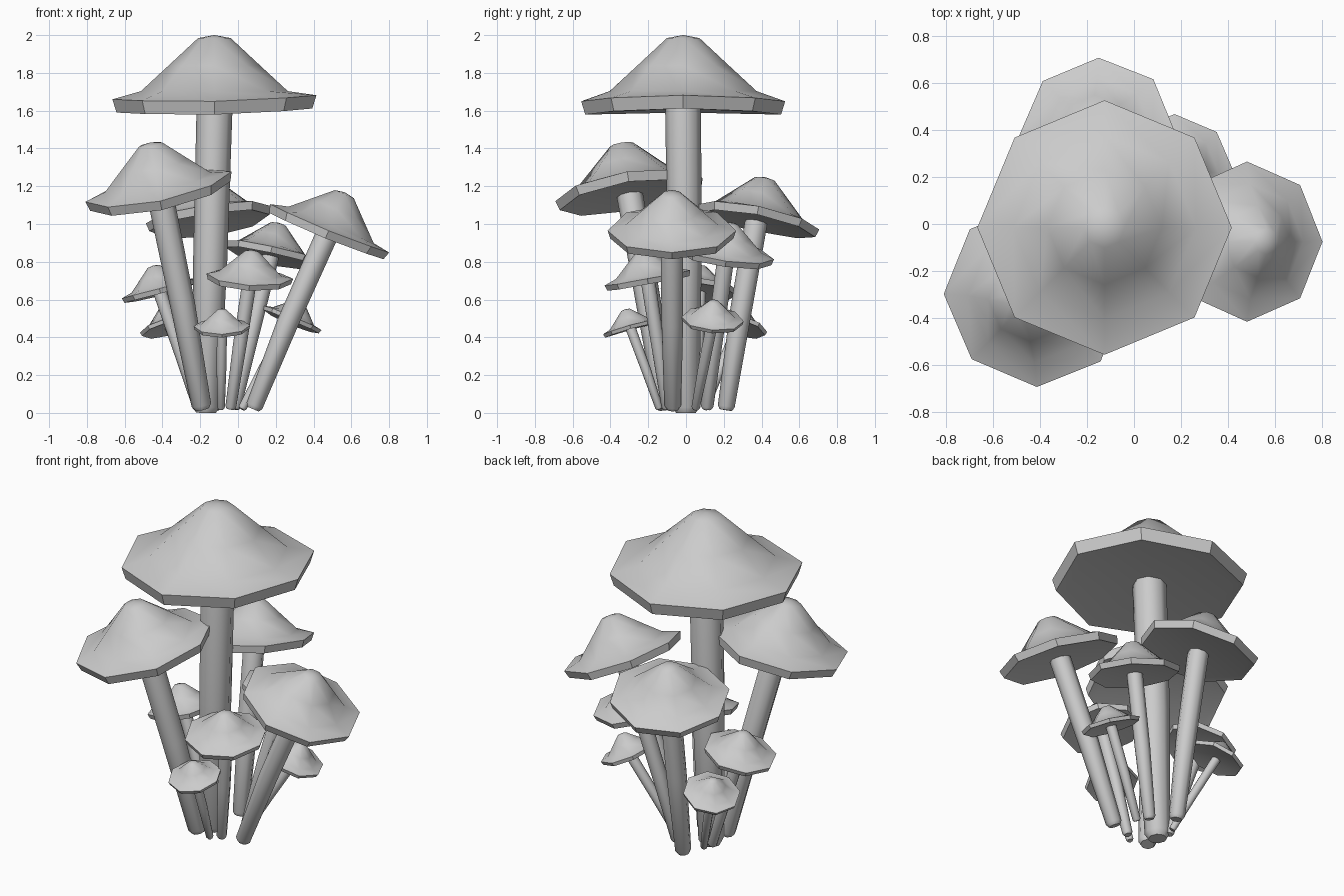
import bpy
import math
from mathutils import Vector, Matrix

cube = bpy.data.objects.get("Cube")
if cube:
    bpy.data.objects.remove(cube, do_unlink=True)

SIDES = 8
# Cap outline for unit radius: from the crown over the rim to the underside
CAP_PROFILE = [(0.16, 0.73), (0.45, 0.46), (0.72, 0.21), (1.0, 0.13), (0.96, 0.0), (0.85, 0.02)]

grey = bpy.data.materials.new("matte_grey")
grey.use_nodes = True
colour = (0.6, 0.6, 0.6, 1)
grey.diffuse_color = colour
grey.node_tree.nodes["Principled BSDF"].inputs["Base Color"].default_value = colour


def lathe(name, rings, start, end, angle):
    """Skin a list of rings and close both ends with a centre point."""
    verts = [start] + [v for ring in rings for v in ring] + [end]
    faces = []
    last = len(verts) - 1
    for i in range(SIDES):
        j = (i + 1) % SIDES
        faces.append((0, 1 + i, 1 + j))
        for k in range(len(rings) - 1):
            a, b = 1 + k * SIDES, 1 + (k + 1) * SIDES
            faces.append((a + i, b + i, b + j, a + j))
        tail = last - SIDES
        faces.append((last, tail + j, tail + i))
    mesh = bpy.data.meshes.new(name)
    mesh.from_pydata([tuple(v) for v in verts], [], faces)
    mesh.materials.append(grey)
    obj = bpy.data.objects.new(name, mesh)
    bpy.context.collection.objects.link(obj)
    bpy.ops.object.select_all(action="DESELECT")
    obj.select_set(True)
    bpy.context.view_layer.objects.active = obj
    bpy.ops.object.shade_smooth_by_angle(angle=math.radians(angle))
    return obj


def ring(radius, height=0.0, wave=0.0):
    out = []
    for i in range(SIDES):
        a = math.tau * i / SIDES
        lift = wave * (math.cos(2 * a) + math.cos(a))
        out.append(Vector((radius * math.cos(a), radius * math.sin(a), height + lift)))
    return out


def cap(name, centre, radius, lean):
    normal = Vector((lean[0], lean[1], 1))
    turn = Vector((0, 0, 1)).rotation_difference(normal).to_matrix().to_4x4()
    place = Matrix.Translation(centre) @ turn @ Matrix.Scale(radius, 4)
    rings = [[place @ v for v in ring(r, z, 0.02 if r > 0.8 else 0)] for r, z in CAP_PROFILE]
    lathe(name, rings, place @ Vector((0, 0, 0.76)), place @ Vector((0, 0, 0.04)), 42)


def stem(name, foot, top, radius, lean):
    foot, top = Vector(foot), Vector(top)
    # The stem bows gently so that it meets the cap along the cap's lean
    bend = foot.lerp(top, 0.5) - Vector((lean[0], lean[1], 0)) * radius * 0.4
    top_up = top + Vector((lean[0], lean[1], 1)).normalized() * radius * 0.6
    stations = [(foot, 0.55), (foot.lerp(bend, 0.04), 0.75), (bend, 0.95), (top, 1.0), (top_up, 0.9)]
    axis = Vector((0, 0, 1)).rotation_difference(top - foot).to_matrix()
    rings = [[p + axis @ v for v in ring(radius * s)] for p, s in reversed(stations)]
    lathe(name, rings, top_up, foot, 50)


# name, cap centre, cap radius, cap lean, stem foot, stem radius
MUSHROOMS = [
    ("main", (-0.125, -0.015, 1.59), 0.54, (0, 0), (-0.17, 0.0, 0.0), 0.095),
    ("front_right", (-0.41, -0.295, 1.14), 0.395, (-0.19, -0.16), (-0.19, -0.11, 0.02), 0.07),
    ("left", (0.465, -0.075, 0.93), 0.34, (0.43, 0), (0.08, -0.07, 0.02), 0.06),
    ("back", (-0.15, 0.37, 1.0), 0.335, (-0.12, 0.2), (-0.13, 0.21, 0.015), 0.06),
    ("back_left", (0.17, 0.21, 0.82), 0.255, (0.24, 0.14), (-0.02, 0.11, 0.02), 0.045),
    ("front_left", (0.06, -0.2, 0.69), 0.23, (0.08, -0.18), (-0.04, -0.1, 0.02), 0.038),
    ("right", (-0.41, 0.07, 0.63), 0.205, (-0.25, 0.03), (-0.21, 0.05, 0.02), 0.036),
    ("low_back_right", (-0.36, 0.27, 0.45), 0.16, (-0.3, 0.25), (-0.19, 0.1, 0.02), 0.027),
    ("low_front", (-0.085, -0.29, 0.44), 0.15, (0, -0.28), (-0.09, -0.14, 0.02), 0.027),
    ("low_left", (0.28, 0.14, 0.48), 0.165, (0.45, 0.08), (0.02, 0.05, 0.02), 0.03),
]
for label, centre, radius, lean, foot, thickness in MUSHROOMS:
    cap(label + "_cap", centre, radius, lean)
    stem(label + "_stem", foot, centre, thickness, lean)
